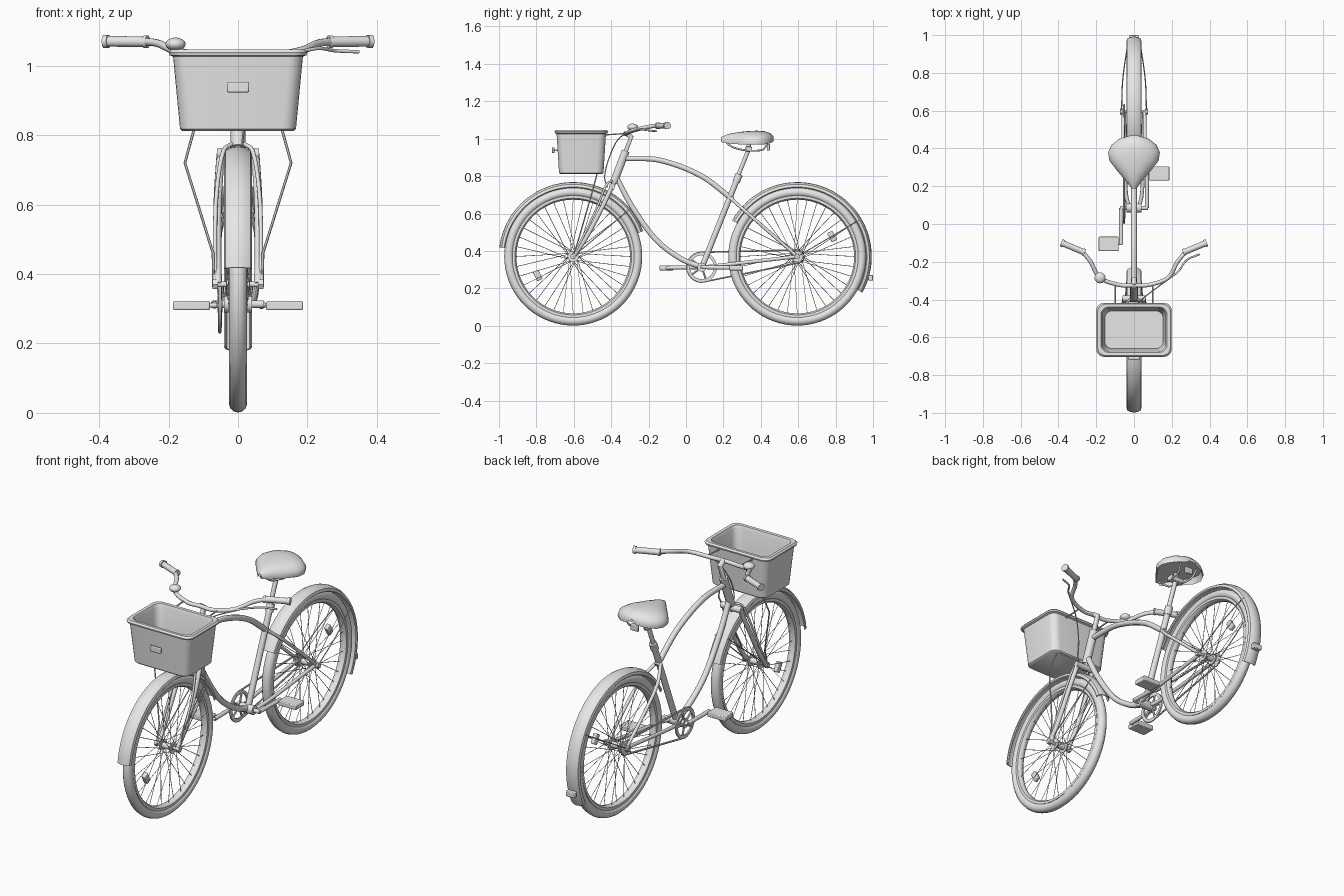
import bpy, bmesh, math
from mathutils import Vector

cube = bpy.data.objects.get("Cube")
if cube:
    bpy.data.objects.remove(cube, do_unlink=True)

grey = bpy.data.materials.new("plain_grey")
grey.use_nodes = True
colour = (0.8, 0.8, 0.8, 1)
grey.diffuse_color = colour
grey.node_tree.nodes["Principled BSDF"].inputs["Base Color"].default_value = colour


def finish(ob, angle=40):
    ob.data.materials.clear()
    ob.data.materials.append(grey)
    bpy.ops.object.select_all(action='DESELECT')
    ob.select_set(True)
    bpy.context.view_layer.objects.active = ob
    bpy.ops.object.shade_smooth_by_angle(angle=math.radians(angle))
    return ob


def from_bmesh(name, bm):
    bmesh.ops.recalc_face_normals(bm, faces=bm.faces)
    mesh = bpy.data.meshes.new(name)
    bm.to_mesh(mesh)
    bm.free()
    ob = bpy.data.objects.new(name, mesh)
    bpy.context.collection.objects.link(ob)
    return finish(ob)


def loft(name, rings, loop=False):
    """Skin closed rings of points; cap the ends unless the rings form a loop."""
    bm = bmesh.new()
    rows = [[bm.verts.new(p) for p in ring] for ring in rings]
    pairs = list(zip(rows, rows[1:] + rows[:1])) if loop else list(zip(rows, rows[1:]))
    for a, b in pairs:
        for i in range(len(a)):
            j = (i + 1) % len(a)
            bm.faces.new((a[i], a[j], b[j], b[i]))
    if not loop:
        bm.faces.new(rows[0])
        bm.faces.new(rows[-1])
    return from_bmesh(name, bm)


def revolve(name, profile, centre, steps=64, start=None, end=None):
    """Turn a closed (x, radius) profile around the x direction."""
    full = start is None
    a0, a1 = (0, 360) if full else (start, end)
    rings = []
    for k in range(steps + (0 if full else 1)):
        a = math.radians(a0 + (a1 - a0) * k / steps)
        rings.append([(x, centre[0] + r * math.cos(a), centre[1] + r * math.sin(a)) for x, r in profile])
    return loft(name, rings, full)


def disc(name, x, half, r, centre, hole=0.002, steps=24):
    return revolve(name, [(x - half, hole), (x - half, r), (x + half, r), (x + half, hole)], centre, steps)


def flow(pts, n=6):
    """Smooth path through a few points."""
    p = [Vector(q) for q in pts]
    p = [2 * p[0] - p[1]] + p + [2 * p[-1] - p[-2]]
    out = []
    for a, b, c, d in zip(p, p[1:], p[2:], p[3:]):
        for i in range(n):
            t = i / n
            out.append(0.5 * (2 * b + (c - a) * t + (2 * a - 5 * b + 4 * c - d) * t * t
                              + (3 * b - a - 3 * c + d) * t ** 3))
    return out + [p[-2]]


def both(path):
    return [path, [(-q[0], q[1], q[2]) for q in path]]


def tubes(name, paths, radius, sides=3, closed=False):
    cu = bpy.data.curves.new(name, 'CURVE')
    cu.dimensions = '3D'
    cu.bevel_depth = radius
    cu.bevel_resolution = sides
    cu.use_fill_caps = True
    for path in paths:
        sp = cu.splines.new('POLY')
        sp.points.add(len(path) - 1)
        for pt, q in zip(sp.points, path):
            pt.co = (*q, 1)
        sp.use_cyclic_u = closed
    ob = bpy.data.objects.new(name, cu)
    bpy.context.collection.objects.link(ob)
    bpy.ops.object.select_all(action='DESELECT')
    ob.select_set(True)
    bpy.context.view_layer.objects.active = ob
    bpy.ops.object.convert(target='MESH')
    return finish(bpy.context.view_layer.objects.active, 50)


def box(name, loc, size, tilt=0, bevel=0.004):
    bpy.ops.mesh.primitive_cube_add(size=1, location=loc)
    ob = bpy.context.object
    ob.name = name
    ob.scale = size
    bpy.ops.object.transform_apply(location=False, rotation=False)
    ob.rotation_euler.x = math.radians(tilt)
    mod = ob.modifiers.new("soft_edges", 'BEVEL')
    mod.width, mod.segments = bevel, 2
    return finish(ob)


FRONT, REAR, CRANK = (-0.603, 0.37), (0.595, 0.37), (0.085, 0.313)

# Wheels
tyre = [(0.026 * math.cos(i * math.pi / 6), 0.344 + 0.025 * math.sin(i * math.pi / 6)) for i in range(12)]
rim = [(-0.019, 0.326), (-0.019, 0.312), (-0.008, 0.304), (0.008, 0.304), (0.019, 0.312), (0.019, 0.326)]
arch = [(0.04, 0.372), (0.036, 0.386), (0.02, 0.395), (0, 0.398)]
arch += [(-x, r) for x, r in arch[-2::-1]]
arch += [(x * 0.9, r - 0.005) for x, r in arch[::-1]]
for label, c, span, glow in (("front", FRONT, (20, 173), 208), ("rear", REAR, (-29, 151), 30)):
    revolve(label + "_tyre", tyre, c, 72)
    revolve(label + "_rim", rim, c, 72)
    revolve(label + "_mudguard", arch, c, 48, *span)
    disc(label + "_hub", 0, 0.035, 0.016, c)
    disc(label + "_axle", 0, 0.075, 0.008, c, steps=12)
    spokes = []
    for k in range(36):
        side = 1 if k % 2 else -1
        a = k * math.tau / 36
        b = a + (0.7 if k % 4 < 2 else -0.7)
        spokes.append([(x, c[0] + r * math.cos(t), c[1] + r * math.sin(t))
                       for x, r, t in ((0.03 * side, 0.026, b), (0.004 * side, 0.308, a))])
    tubes(label + "_spokes", spokes, 0.0016, 0)
    for side in (-1, 1):
        disc(label + "_hub_flange", 0.03 * side, 0.003, 0.03, c)
        disc(label + "_axle_nut", 0.066 * side, 0.008, 0.016, c, steps=6)
    g = math.radians(glow)
    box(label + "_spoke_reflector", (0, c[0] + 0.215 * math.cos(g), c[1] + 0.215 * math.sin(g)),
        (0.022, 0.055, 0.032), glow + 90)

# Frame
tubes("top_tube", [flow([(0, -0.33, 0.895), (0, -0.14, 0.885), (0, 0.075, 0.805), (0, 0.25, 0.675)])], 0.015)
tubes("down_tube", [flow([(0, -0.375, 0.8), (0, -0.29, 0.64), (0, -0.165, 0.465), (0, -0.03, 0.36),
                          (0, *CRANK)])], 0.015)
tubes("seat_tube", [[(0, *CRANK), (0, 0.28, 0.8)]], 0.016)
tubes("seat_post", [[(0, 0.27, 0.78), (0, 0.33, 0.93), (0, 0.34, 0.985)]], 0.012)
tubes("seat_clamp", [[(0, 0.268, 0.77), (0, 0.285, 0.81)]], 0.021)
tubes("seat_stays", both(flow([(0.012, 0.235, 0.685), (0.05, 0.32, 0.61), (0.058, 0.45, 0.497), (0.056, *REAR)])), 0.009)
tubes("chain_stays", both(flow([(0.025, *CRANK), (0.045, 0.2, 0.325), (0.052, *REAR)])), 0.01)
disc("bottom_bracket", 0, 0.04, 0.024, CRANK)

# Head tube and fork
tubes("head_tube", [[(0, -0.387, 0.765), (0, -0.322, 0.935)]], 0.022)
tubes("handlebar_stem", [[(0, -0.4, 0.73), (0, -0.293, 1.01), (0, -0.325, 1.03)]], 0.014)
tubes("fork_crown", [[(-0.06, -0.395, 0.745), (0.06, -0.395, 0.745)]], 0.017)
tubes("fork_legs", both(flow([(0.05, -0.395, 0.745), (0.058, -0.455, 0.62), (0.06, -0.535, 0.47), (0.058, *FRONT)])), 0.012)
tubes("fork_truss_rods", both(flow([(0.018, -0.395, 0.775), (0.045, -0.43, 0.745), (0.064, -0.49, 0.6),
                                    (0.066, *FRONT)])), 0.006)
tubes("front_mudguard_stays", both([(0.064, *FRONT), (0.038, -0.305, 0.62)]), 0.003, 1)
tubes("rear_mudguard_stays", both(flow([(0.066, *REAR), (0.06, 0.76, 0.467), (0.038, 0.925, 0.565)])), 0.003, 1)
box("tail_reflector", (0, 0.987, 0.257), (0.05, 0.026, 0.03))

# Handlebar
half = flow([(0, -0.325, 1.028), (0.08, -0.322, 1.026), (0.18, -0.285, 1.043), (0.23, -0.2, 1.064), (0.275, -0.145, 1.07)])
tubes("handlebar", [[(-q[0], q[1], q[2]) for q in half[:0:-1]] + half], 0.011)
tubes("grips", both([(0.263, -0.15, 1.069), (0.383, -0.1, 1.07)]), 0.016)
tubes("grip_ends", both([(0.373, -0.104, 1.07), (0.386, -0.099, 1.07)]), 0.02)
tubes("grip_collars", both([(0.26, -0.151, 1.069), (0.27, -0.147, 1.069)]), 0.019)
bpy.ops.mesh.primitive_uv_sphere_add(segments=20, ring_count=12, radius=0.029, location=(-0.18, -0.285, 1.062))
bpy.context.object.name = "bell"
bpy.context.object.scale.z = 0.65
finish(bpy.context.object)
tubes("brake_lever", [flow([(0.19, -0.285, 1.043), (0.235, -0.25, 1.05), (0.28, -0.19, 1.043), (0.348, -0.16, 1.04)])], 0.005)
tubes("brake_cable", [flow([(0.2, -0.28, 1.043), (0.09, -0.36, 1.0), (0.03, -0.41, 0.9), (0.015, -0.435, 0.8),
                            (0.01, -0.42, 0.74)])], 0.003, 1)

# Basket
rings = []
for hx, hy, z in ((0.16, 0.113, 0.812), (0.167, 0.119, 0.818), (0.187, 0.132, 1.026), (0.197, 0.141, 1.03),
                  (0.199, 0.143, 1.038), (0.192, 0.136, 1.047), (0.175, 0.12, 1.046), (0.168, 0.114, 1.03), (0.154, 0.1, 0.83)):
    ring = []
    for k in range(24):
        quad, step = divmod(k, 6)
        sx, sy = ((1, 1), (-1, 1), (-1, -1), (1, -1))[quad]
        a = (quad + step / 5) * math.pi / 2
        ring.append((sx * (hx - 0.04) + 0.04 * math.cos(a), -0.56 + sy * (hy - 0.04) + 0.04 * math.sin(a), z))
    rings.append(ring)
loft("basket", rings)
box("basket_reflector", (0, -0.71, 0.938), (0.064, 0.014, 0.03))
tubes("basket_reflector_pin", [[(0, -0.71, 0.938), (0, -0.68, 0.938)]], 0.005)
tubes("basket_struts", both([(0.07, *FRONT), (0.072, -0.575, 0.46), (0.153, -0.5, 0.72), (0.127, -0.475, 0.815)]), 0.004, 1)
tubes("basket_brackets", both([(0.1, -0.32, 1.028), (0.1, -0.44, 1.02)]), 0.004, 1)

# Saddle
rings = []
for y, w, top, low in ((0.188, 0.012, 1.008, 0.982), (0.225, 0.042, 1.025, 0.974), (0.285, 0.092, 1.036, 0.97),
                       (0.335, 0.13, 1.041, 0.968), (0.38, 0.137, 1.043, 0.968), (0.42, 0.118, 1.04, 0.97),
                       (0.45, 0.08, 1.03, 0.976), (0.468, 0.025, 1.012, 0.985)):
    ring = []
    for k in range(13):
        a = k * math.pi / 12
        ring.append((w * math.cos(a), y, low + (top - low) * (0.2 + 0.8 * math.sin(a))))
    rise = 0.4 * (top - low)
    rings.append(ring + [(-w * 0.97, y, low), (-w * 0.85, y, low + rise), (w * 0.85, y, low + rise), (w * 0.97, y, low)])
loft("saddle", rings)
tubes("saddle_rails", both(flow([(0.012, 0.21, 0.985), (0.025, 0.25, 0.955), (0.035, 0.33, 0.937),
                                 (0.045, 0.41, 0.942), (0.055, 0.44, 0.985)])), 0.005)
box("saddle_clamp", (0, 0.335, 0.945), (0.085, 0.035, 0.025))
box("saddle_reflector", (0, 0.44, 0.955), (0.045, 0.016, 0.035))

# Drivetrain
x = -0.052
revolve("chainring", [(x - 0.004, 0.064), (x - 0.004, 0.08), (x + 0.004, 0.08), (x + 0.004, 0.064)], CRANK, 40)
disc("chainring_boss", x, 0.007, 0.024, CRANK)
tubes("chainring_arms", [[(x, CRANK[0] + r * math.cos(a), CRANK[1] + r * math.sin(a)) for r in (0.015, 0.07)]
                         for a in (k * math.tau / 5 for k in range(5))], 0.006, 1)
disc("sprocket", x, 0.004, 0.034, REAR)
chain = []
for c, r, start in ((CRANK, 0.08, 90), (REAR, 0.035, 270)):
    for k in range(13):
        a = math.radians(start + k * 15)
        chain.append((x, c[0] + r * math.cos(a), c[1] + r * math.sin(a)))
tubes("chain", [chain], 0.005, 1, True)
disc("crank_axle", 0, 0.074, 0.011, CRANK)
for side, y in ((-1, -0.105), (1, 0.268)):
    tubes("crank_arm", [[(0.068 * side, *CRANK), (0.068 * side, y, 0.31)]], 0.011)
    tubes("pedal_axle", [[(0.06 * side, y, 0.31), (0.18 * side, y, 0.31)]], 0.007)
    box("pedal", (0.134 * side, y, 0.309), (0.106, 0.075, 0.026))
